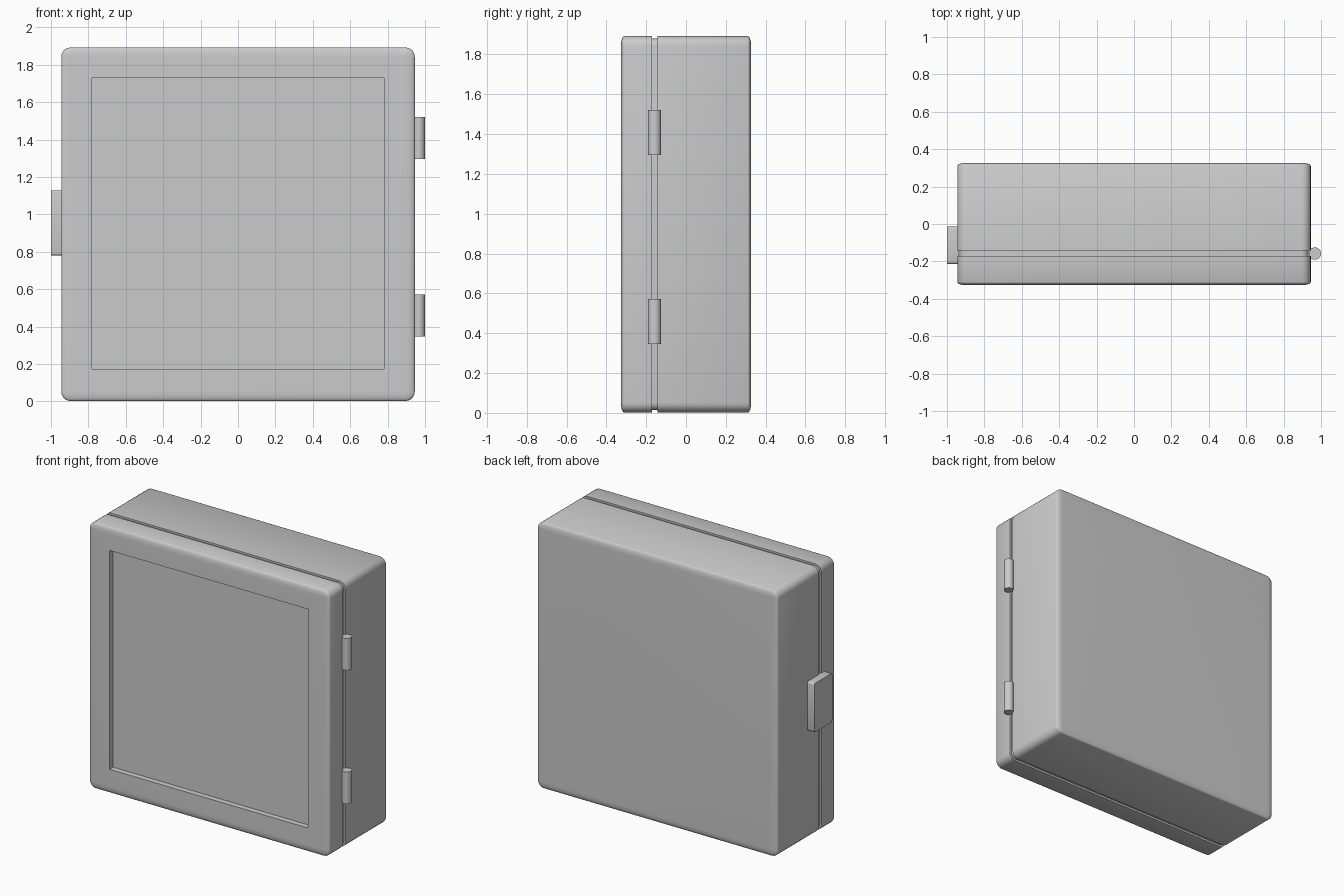
import bpy, bmesh, math
from math import cos, sin, pi

if "Cube" in bpy.data.objects:
    bpy.data.objects.remove(bpy.data.objects["Cube"])

HALF, MID_Z = 0.945, 0.947      # half width of the case, height of its centre
R = 0.05                        # corner radius seen from the front
SEG = 5


def finish(bm, name, smooth=True):
    bmesh.ops.recalc_face_normals(bm, faces=bm.faces)
    me = bpy.data.meshes.new(name)
    bm.to_mesh(me)
    bm.free()
    ob = bpy.data.objects.new(name, me)
    bpy.context.collection.objects.link(ob)
    if smooth:
        bpy.ops.object.select_all(action='DESELECT')
        ob.select_set(True)
        bpy.context.view_layer.objects.active = ob
        bpy.ops.object.shade_smooth_by_angle(angle=math.radians(35))
    return ob


def box(name, x0, x1, y0, y1, z0, z1):
    bm = bmesh.new()
    bmesh.ops.create_cube(bm, size=1)
    for v in bm.verts:
        v.co.x = (x0 + x1) / 2 + v.co.x * (x1 - x0)
        v.co.y = (y0 + y1) / 2 + v.co.y * (y1 - y0)
        v.co.z = (z0 + z1) / 2 + v.co.z * (z1 - z0)
    return bm


def slab(name, levels):
    """Loft rounded squares given as (y, inset), capped at both ends."""
    bm = bmesh.new()
    rings = []
    for y, inset in levels:
        ring, c = [], HALF - R
        r = max(R - inset, 0.001)
        for q in range(4):
            cx = c if q in (0, 3) else -c
            cz = c if q in (0, 1) else -c
            for i in range(SEG + 1):
                a = (q + i / SEG) * pi / 2
                ring.append(bm.verts.new((cx + r * cos(a), y, MID_Z + cz + r * sin(a))))
        rings.append(ring)
    for a, b in zip(rings, rings[1:]):
        for i in range(len(a)):
            j = (i + 1) % len(a)
            bm.faces.new((a[i], a[j], b[j], b[i]))
    bm.faces.new(rings[0])
    bm.faces.new(rings[-1])
    return finish(bm, name)


def soft_end(y_end, direction):
    """Shallow elliptical edge rounding running from the side wall to the end face."""
    depth = 0.016
    return [(y_end - direction * depth * (1 - sin(t)), (R - 0.001) * (1 - cos(t)))
            for t in (i / SEG * pi / 2 for i in range(SEG + 1))]


# Case body, seal strip in the gap, and door
slab("case_body", [(-0.143, 0)] + soft_end(0.327, 1))
slab("seal_strip", [(-0.18, 0.013), (-0.135, 0.013)])
door = slab("door", [(-0.171, 0)] + soft_end(-0.327, -1))

# Recessed door panel
cutter = finish(box("c", -0.78, 0.78, -0.5, -0.287, 0.173, 1.728), "panel_cutter", False)
cutter.hide_render = True
mod = door.modifiers.new("recess", 'BOOLEAN')
mod.object = cutter
mod.operation = 'DIFFERENCE'
mod.solver = 'EXACT'
bpy.context.view_layer.objects.active = door
bpy.ops.object.modifier_apply(modifier=mod.name)
bpy.data.objects.remove(cutter)

# Hinge barrels on the right
for label, z in (("lower", 0.459), ("upper", 1.408)):
    bpy.ops.mesh.primitive_cylinder_add(vertices=24, radius=0.033, depth=0.226,
                                        location=(0.967, -0.158, z))
    bpy.context.object.name = label + "_hinge"
    bpy.ops.object.shade_smooth_by_angle(angle=math.radians(35))

# Latch on the left, with its corners softened
bm = box("latch", -1.0, -0.935, -0.214, -0.013, 0.78, 1.128)
edges = [e for e in bm.edges if abs(e.verts[0].co.x - e.verts[1].co.x) > 0.01]
bmesh.ops.bevel(bm, geom=edges, offset=0.012, segments=3, profile=0.5, affect='EDGES')
finish(bm, "latch")
